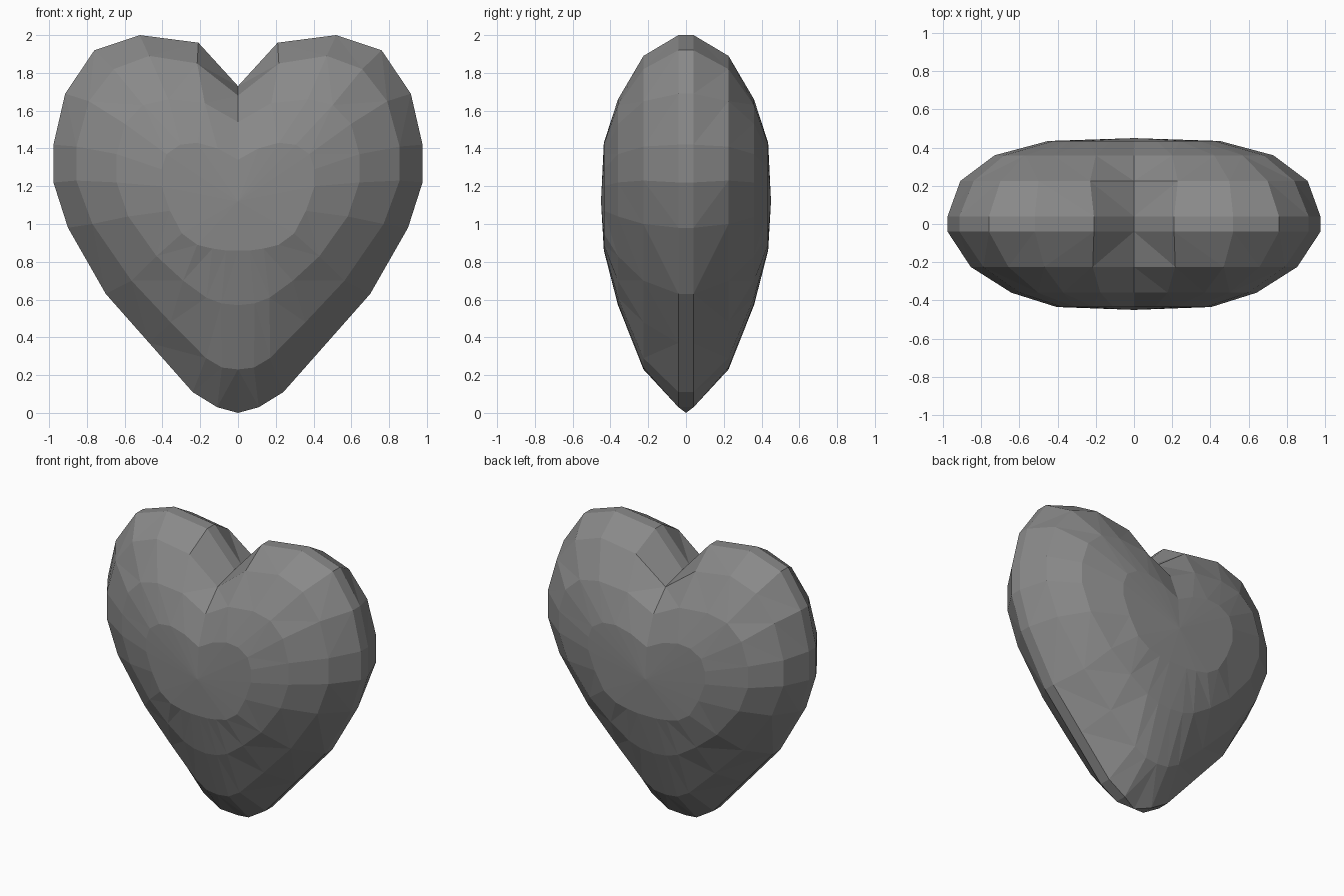
import bpy, bmesh

if "Cube" in bpy.data.objects:
    bpy.data.objects.remove(bpy.data.objects["Cube"])

# Half-heart contour rings, tip to notch: depth y, front width factor, (x, z) points
RINGS = [
    (0.04, 1.0, [(0, 0), (.11, .03), (.24, .11), (.47, .37), (.70, .63), (.90, .98), (.977, 1.22),
                 (.977, 1.42), (.915, 1.69), (.76, 1.92), (.52, 2.0), (.21, 1.96), (0, 1.73)]),
    (0.225, .94, [(0, .23), (.09, .24), (.18, .29), (.38, .48), (.60, .70), (.82, 1.0), (.91, 1.23),
                  (.91, 1.41), (.84, 1.65), (.70, 1.82), (.50, 1.89), (.23, 1.85), (0, 1.68)]),
    (0.36, .88, [(0, .57), (.10, .58), (.19, .61), (.33, .70), (.49, .83), (.66, 1.04), (.73, 1.22),
                 (.73, 1.37), (.68, 1.53), (.57, 1.63), (.42, 1.66), (.20, 1.64), (0, 1.54)]),
    (0.435, .9, [(0, .86), (.07, .86), (.15, .87), (.24, .89), (.33, .95), (.40, 1.07), (.45, 1.2),
                 (.45, 1.29), (.42, 1.37), (.34, 1.42), (.24, 1.43), (.12, 1.40), (0, 1.34)]),
]

bm = bmesh.new()


def ring(y, width, points):
    # the bottom tip of the outermost ring meets in a single point
    return [bm.verts.new((x * width, 0 if z == 0 else y, z)) for x, z in points]


def bridge(a, b):
    for i in range(len(a) - 1):
        bm.faces.new((a[i], a[i + 1], b[i + 1], b[i]))


# Front and back domes; the front is slightly narrower
rims = []
for side in (-1, 1):
    loops = [ring(side * y, w if side < 0 else 1, pts) for y, w, pts in RINGS]
    for a, b in zip(loops, loops[1:]):
        bridge(a, b)
    centre = bm.verts.new((0, side * 0.45, 1.12))
    inner = loops[-1]
    for i in range(len(inner) - 1):
        bm.faces.new((inner[i], inner[i + 1], centre))
    rims.append(loops[0])

# Narrow band joining the domes, then the mirrored half
bridge(*rims)
bmesh.ops.remove_doubles(bm, verts=bm.verts, dist=1e-4)
geom = bm.verts[:] + bm.edges[:] + bm.faces[:]
bmesh.ops.mirror(bm, geom=geom, axis='X', merge_dist=1e-4)
bmesh.ops.remove_doubles(bm, verts=bm.verts, dist=1e-4)
bmesh.ops.triangulate(bm, faces=bm.faces[:])
bmesh.ops.recalc_face_normals(bm, faces=bm.faces[:])

mesh = bpy.data.meshes.new("heart")
bm.to_mesh(mesh)
bm.free()

# Dark grey finish
grey = bpy.data.materials.new("dark_grey")
grey.diffuse_color = (0.25, 0.25, 0.25, 1)
grey.use_nodes = True
grey.node_tree.nodes["Principled BSDF"].inputs["Base Color"].default_value = grey.diffuse_color
mesh.materials.append(grey)
bpy.context.collection.objects.link(bpy.data.objects.new("heart", mesh))
